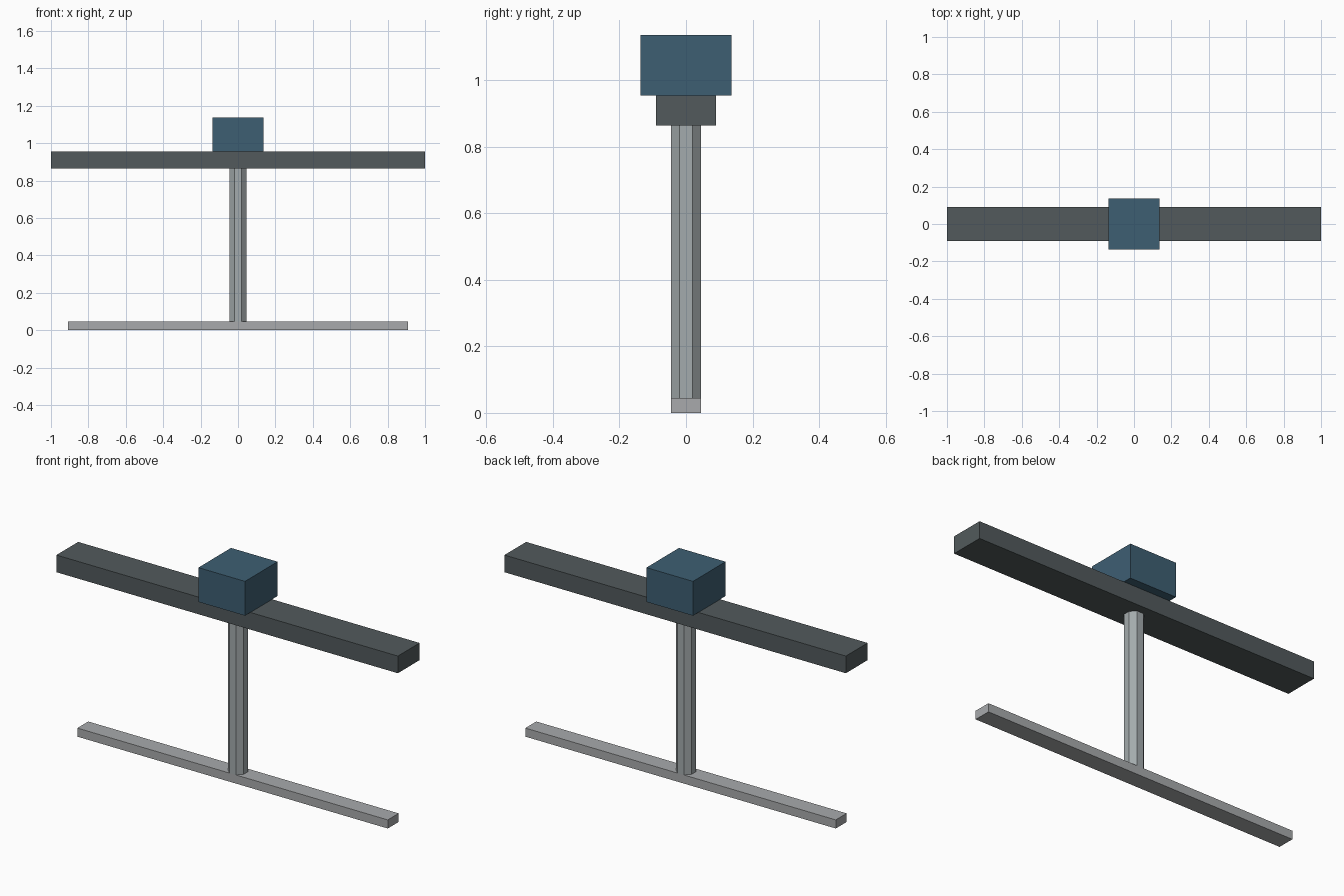
import bpy
import math

if "Cube" in bpy.data.objects:
    bpy.data.objects.remove(bpy.data.objects["Cube"], do_unlink=True)

U = 1 / 11  # design module


def material(name, rgb):
    mat = bpy.data.materials.new(name)
    mat.use_nodes = True
    mat.diffuse_color = (*rgb, 1)
    mat.node_tree.nodes["Principled BSDF"].inputs["Base Color"].default_value = (*rgb, 1)
    return mat


def box(name, size, bottom, mat):
    """Box centred in x and y, resting on the given height."""
    bpy.ops.mesh.primitive_cube_add(size=1, location=(0, 0, bottom + size[2] / 2))
    obj = bpy.context.object
    obj.name = name
    obj.scale = size
    bpy.ops.object.transform_apply(location=False, rotation=False, scale=True)
    obj.data.materials.append(mat)
    return obj


light_grey = material("light grey", (0.392, 0.402, 0.413))
steel_grey = material("steel grey", (0.371, 0.407, 0.418))
dark_grey = material("dark grey", (0.084, 0.102, 0.107))
slate_blue = material("slate blue", (0.048, 0.114, 0.171))

# Long foot bar, crossbeam and top block
box("foot_bar", (20 * U, U, 0.5 * U), 0, light_grey)
box("crossbeam", (22 * U, 2 * U, U), 9.5 * U, dark_grey)
box("top_block", (3 * U, 3 * U, 2 * U), 10.5 * U, slate_blue)

# Octagonal post with flat sides facing the axes
bpy.ops.mesh.primitive_cylinder_add(
    vertices=8, radius=0.5 * U / math.cos(math.pi / 8), depth=9 * U,
    location=(0, 0, 5 * U), rotation=(0, 0, math.pi / 8))
post = bpy.context.object
post.name = "post"
bpy.ops.object.transform_apply(location=False, rotation=True, scale=False)
post.data.materials.append(steel_grey)
